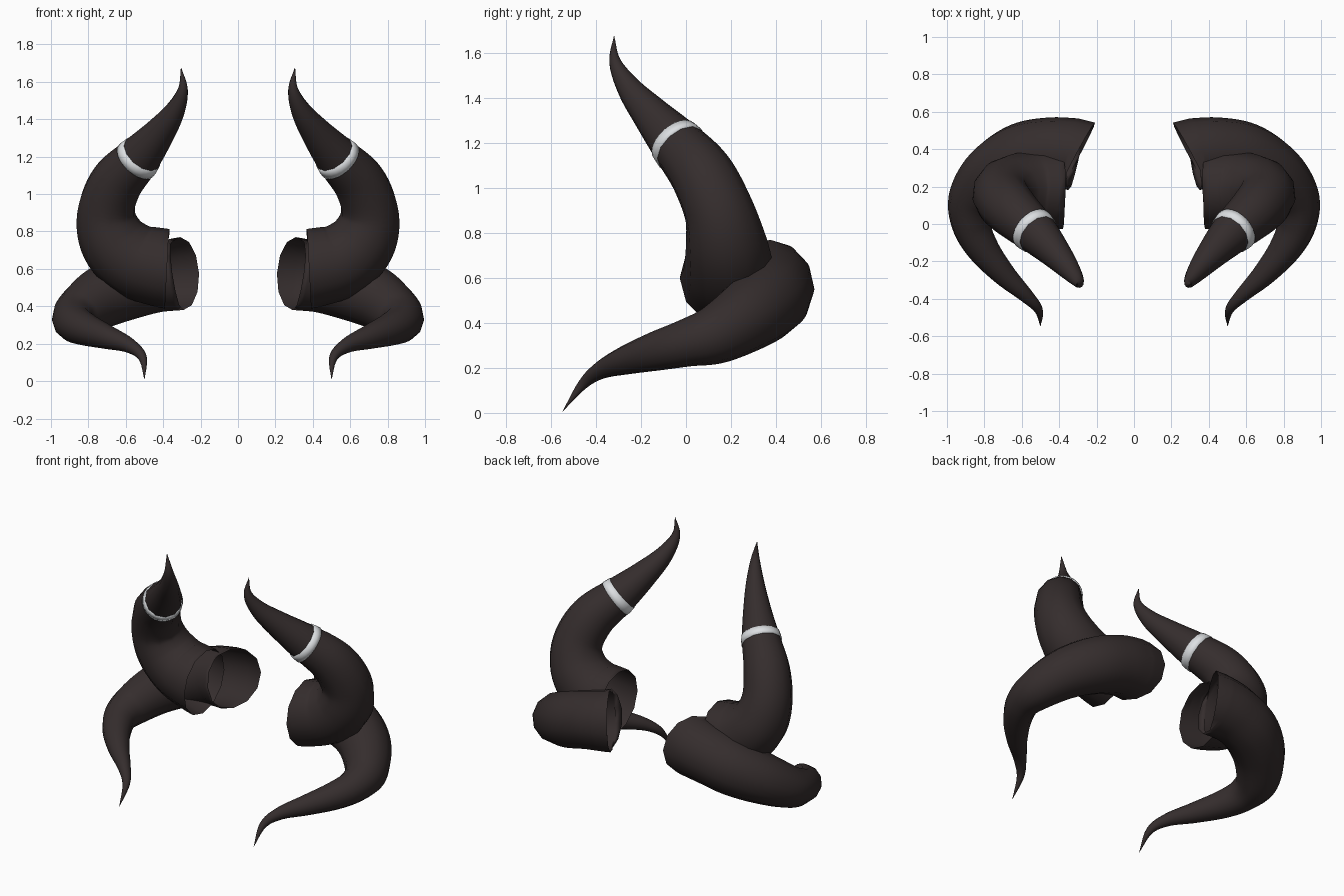
import bpy, bmesh, math
from mathutils import Vector

cube = bpy.data.objects.get("Cube")
if cube:
    bpy.data.objects.remove(cube, do_unlink=True)


def material(name, color, rough):
    m = bpy.data.materials.new(name)
    m.use_nodes = True
    m.diffuse_color = (*color, 1)
    node = m.node_tree.nodes["Principled BSDF"]
    node.inputs["Base Color"].default_value = (*color, 1)
    node.inputs["Roughness"].default_value = rough
    return m


HORN = material("dark_horn", (0.035, 0.026, 0.026), 0.6)
SILVER = material("silver", (0.72, 0.74, 0.76), 0.4)
SIDES = 12
STEPS = 6

# Centre lines as (x, y, z, radius), from the open root to the tip
UPPER = [(0.38, 0.185, 0.6, 0.213), (0.55, 0.19, 0.645, 0.2), (0.665, 0.18, 0.75, 0.183),
         (0.705, 0.145, 0.9, 0.157), (0.65, 0.07, 1.06, 0.143), (0.53, -0.04, 1.195, 0.118),
         (0.425, -0.15, 1.32, 0.086), (0.34, -0.25, 1.44, 0.056), (0.295, -0.315, 1.56, 0.027),
         (0.305, -0.32, 1.68, 0)]
LOWER = [(0.3, 0.37, 0.575, 0.195), (0.45, 0.385, 0.55, 0.185), (0.61, 0.36, 0.5, 0.178),
         (0.76, 0.27, 0.43, 0.16), (0.86, 0.135, 0.35, 0.133), (0.87, 0, 0.31, 0.106),
         (0.81, -0.13, 0.275, 0.088), (0.7, -0.265, 0.235, 0.065), (0.58, -0.38, 0.19, 0.04),
         (0.51, -0.46, 0.125, 0.023), (0.5, -0.55, 0.005, 0)]


def sample(path, t):
    """Smooth point on the path: position and radius."""
    pts = [Vector(p) for p in path]
    pts = [2 * pts[0] - pts[1]] + pts + [2 * pts[-1] - pts[-2]]
    i = min(int(t), len(path) - 2)
    f = t - i
    a, b, c, d = pts[i:i + 4]
    return 0.5 * (2 * b + (c - a) * f + (2 * a - 5 * b + 4 * c - d) * f ** 2
                  + (3 * b - a - 3 * c + d) * f ** 3)


def sweep(name, path, params, mat, side, sides=SIDES, start=None, grow=None):
    """Tube of rings along the path, mirrored for the right side."""
    bm = bmesh.new()
    up = Vector((0, 0, 1))
    rings = []
    for k, t in enumerate(params):
        p = sample(path, t)
        last = len(path) - 1
        tangent = (sample(path, min(t + 0.05, last)) - sample(path, max(t - 0.05, 0))).xyz
        if k == 0 and start:
            tangent = Vector(start)
        tangent.normalize()
        up = (up - tangent * up.dot(tangent)).normalized()
        across = tangent.cross(up)
        r = max(p.w, 0) + (grow[k] if grow else 0)
        ring = []
        for j in range(sides):
            a = math.tau * j / sides
            v = p.xyz + (up * math.cos(a) + across * math.sin(a)) * r
            ring.append(bm.verts.new((v.x * side, v.y, v.z)))
        rings.append(ring)
    for r0, r1 in zip(rings, rings[1:]):
        for j in range(sides):
            n = (j + 1) % sides
            quad = (r0[j], r1[j], r1[n], r0[n])
            bm.faces.new(quad if side < 0 else quad[::-1])
    bmesh.ops.remove_doubles(bm, verts=bm.verts, dist=0.0005)
    for f in bm.faces:
        f.smooth = True
    mesh = bpy.data.meshes.new(name)
    bm.to_mesh(mesh)
    bm.free()
    mesh.materials.append(mat)
    obj = bpy.data.objects.new(name, mesh)
    bpy.context.collection.objects.link(obj)


def steps(path):
    return [k / STEPS for k in range((len(path) - 1) * STEPS + 1)]


for label, side in (("left", 1), ("right", -1)):
    # Horns, open at the root
    sweep(label + "_upper_horn", UPPER, steps(UPPER), HORN, side, start=(1, 0, 0.05))
    sweep(label + "_lower_horn", LOWER, steps(LOWER), HORN, side, start=(0.88, 0.47, -0.05))
    # Silver band wrapped around the upper horn, its rims tucked into the horn
    sweep(label + "_band", UPPER, [4.86, 4.87, 5, 5.13, 5.14], SILVER, side,
          sides=24, grow=[-0.006, 0.004, 0.005, 0.004, -0.006])
